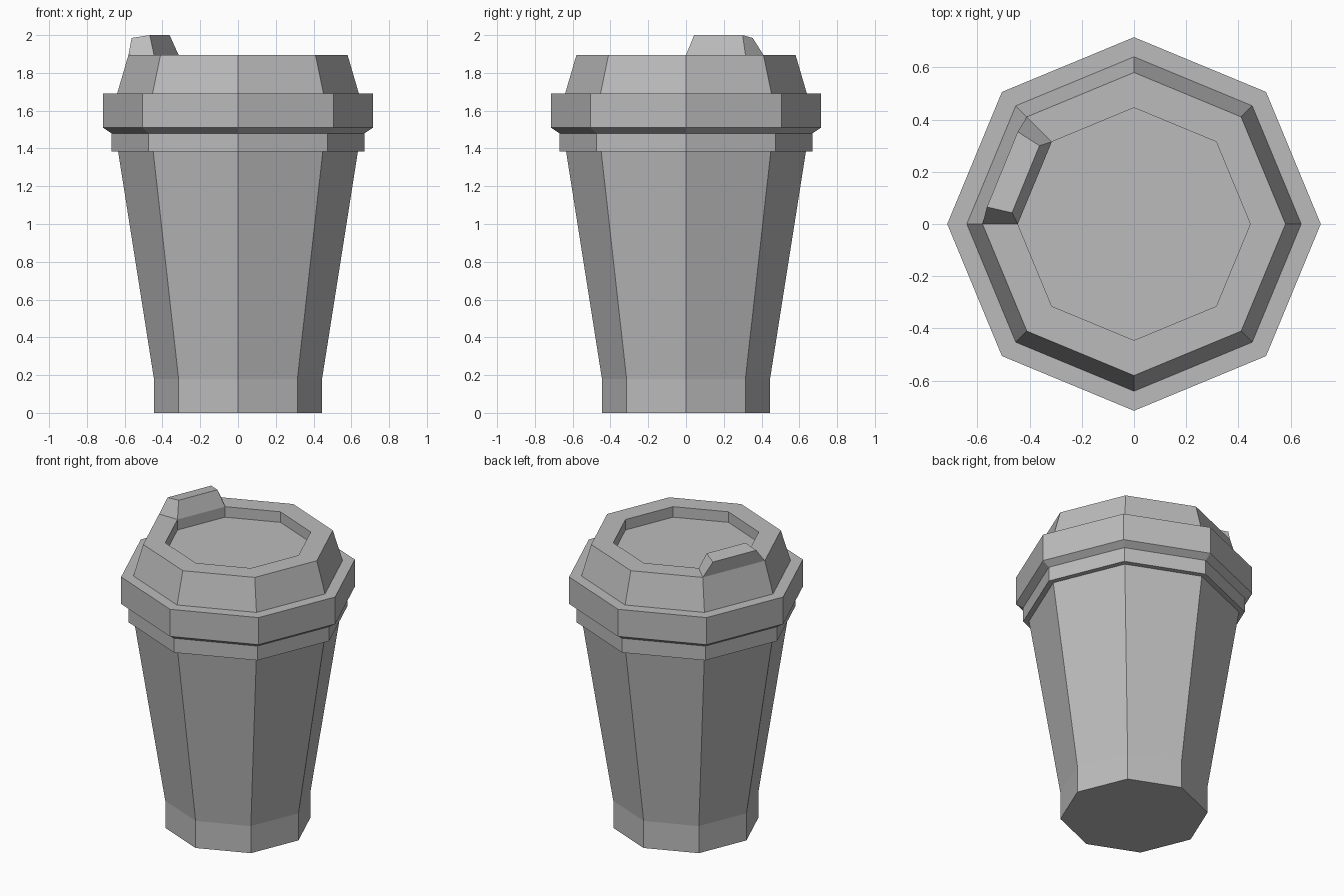
import bpy
import bmesh
from math import cos, sin, tau

cube = bpy.data.objects.get("Cube")
if cube:
    bpy.data.objects.remove(cube, do_unlink=True)

SIDES = 8

# One plain grey for the whole cup
grey = bpy.data.materials.new("plain_grey")
grey.use_nodes = True
colour = (0.5, 0.5, 0.5, 1)
grey.diffuse_color = colour
grey.node_tree.nodes["Principled BSDF"].inputs["Base Color"].default_value = colour


def finish(name, bm):
    bmesh.ops.recalc_face_normals(bm, faces=bm.faces)
    mesh = bpy.data.meshes.new(name)
    bm.to_mesh(mesh)
    bm.free()
    mesh.materials.append(grey)
    obj = bpy.data.objects.new(name, mesh)
    bpy.context.collection.objects.link(obj)
    return obj


def corner(radius, z, i):
    a = tau * i / SIDES
    return (radius * cos(a), radius * sin(a), z)


def lathe(name, profile):
    """Closed eight-sided solid from (radius, z) rings, capped at both ends."""
    bm = bmesh.new()
    rings = [[bm.verts.new(corner(r, z, i)) for i in range(SIDES)] for r, z in profile]
    for low, high in zip(rings, rings[1:]):
        for i in range(SIDES):
            j = (i + 1) % SIDES
            bm.faces.new((low[i], low[j], high[j], high[i]))
    bm.faces.new(rings[0][::-1])
    bm.faces.new(rings[-1])
    return finish(name, bm)


# Tapered cup with a straight foot
lathe("cup_body", [(0.445, 0), (0.445, 0.18), (0.635, 1.385)])

# Lid: skirt, flared rim, sloped shoulder and sunken top
TOP = 1.895
INNER, OUTER = 0.445, 0.58
lathe("lid", [(0.63, 1.385), (0.67, 1.385), (0.67, 1.48), (0.715, 1.51),
              (0.715, 1.69), (0.64, 1.69), (OUTER, TOP), (INNER, TOP), (INNER, 1.825)])

# Drinking spout: a tapered block over one side of the lid's top ring
bm = bmesh.new()
base = [corner(INNER, TOP, 4), corner(OUTER, TOP, 4),
        corner(OUTER, TOP, 3), corner(INNER, TOP, 3)]
top = [(-0.467, 0.043, 2), (-0.563, 0.065, 1.985),
       (-0.445, 0.353, 1.985), (-0.362, 0.3, 2)]
low = [bm.verts.new(p) for p in base]
high = [bm.verts.new(p) for p in top]
bm.faces.new(low[::-1])
bm.faces.new(high)
for i in range(4):
    j = (i + 1) % 4
    bm.faces.new((low[i], low[j], high[j], high[i]))
finish("drinking_spout", bm)
